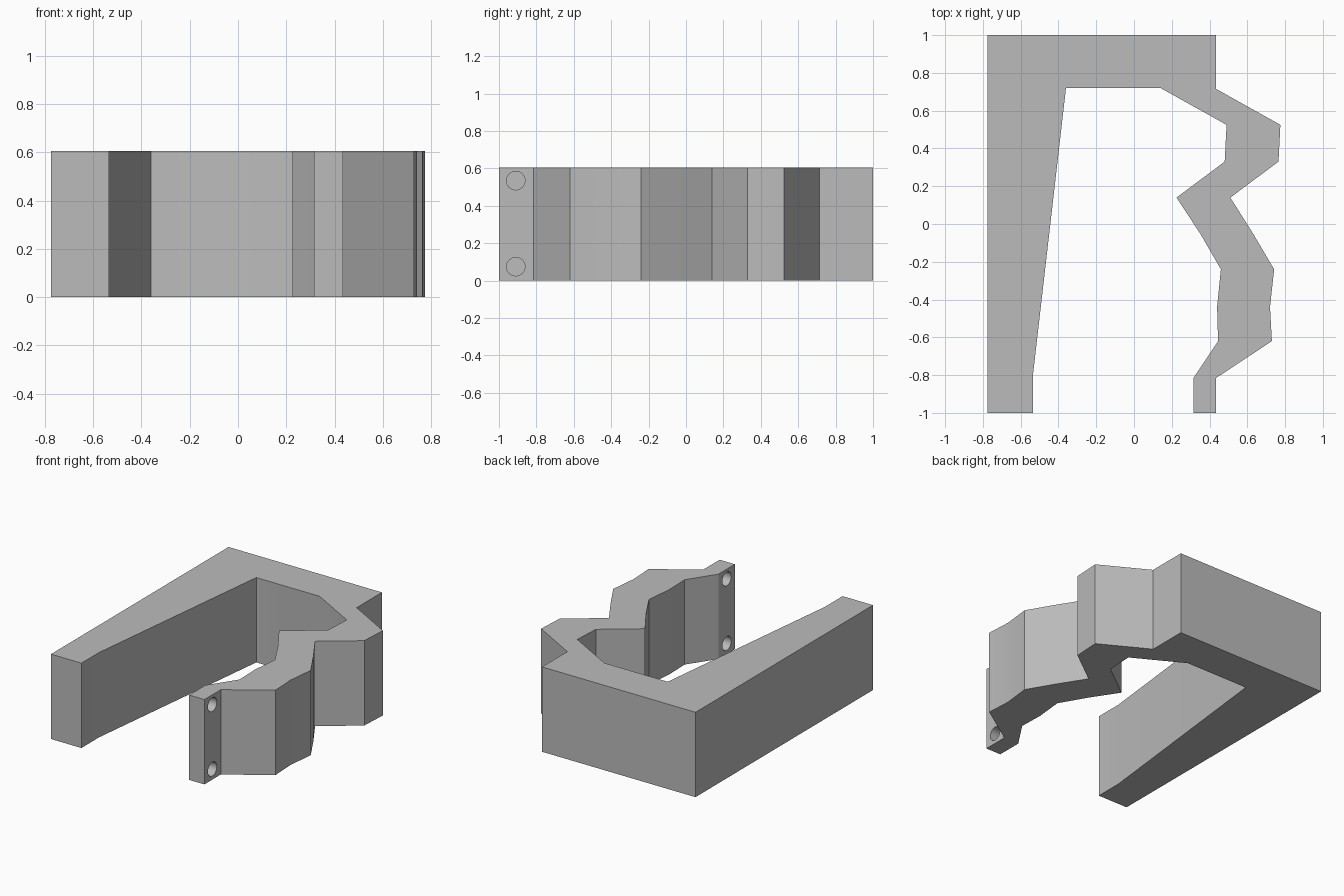
import bpy
import bmesh
import math

default = bpy.data.objects.get("Cube")
if default:
    bpy.data.objects.remove(default, do_unlink=True)

HEIGHT = 0.605

grey = bpy.data.materials.new("plain grey")
grey.use_nodes = True
colour = (0.5, 0.5, 0.5, 1)
grey.diffuse_color = colour
grey.node_tree.nodes["Principled BSDF"].inputs["Base Color"].default_value = colour

# Straight back arm and top bridge, then the wavy grip arm
inner_wall = [(-0.535, -1), (-0.535, -0.8), (-0.36, 0.72), (0.14, 0.72)]
inner_grip = [(0.49, 0.525), (0.48, 0.33), (0.225, 0.14), (0.35, -0.05),
              (0.46, -0.24), (0.44, -0.44), (0.445, -0.62), (0.315, -0.815), (0.315, -1)]
outer_grip = [(0.435, -1), (0.435, -0.815), (0.73, -0.62), (0.72, -0.44),
              (0.742, -0.24), (0.63, -0.05), (0.51, 0.14), (0.765, 0.33),
              (0.775, 0.525), (0.435, 0.715)]
back_corners = [(0.435, 1), (-0.775, 1), (-0.775, -1)]
outline = inner_wall + inner_grip + outer_grip + back_corners


def extrude_outline(name, points, height):
    """Make a solid prism from a flat outline."""
    bm = bmesh.new()
    face = bm.faces.new([bm.verts.new((x, y, 0)) for x, y in points])
    top = bmesh.ops.extrude_face_region(bm, geom=[face])["geom"]
    moved = [v for v in top if isinstance(v, bmesh.types.BMVert)]
    bmesh.ops.translate(bm, verts=moved, vec=(0, 0, height))
    bmesh.ops.recalc_face_normals(bm, faces=bm.faces)
    mesh = bpy.data.meshes.new(name)
    bm.to_mesh(mesh)
    bm.free()
    mesh.materials.append(grey)
    obj = bpy.data.objects.new(name, mesh)
    bpy.context.collection.objects.link(obj)
    return obj


bracket = extrude_outline("bracket_body", outline, HEIGHT)

# Two screw holes through the thin end tab
for label, z in (("lower", 0.075), ("upper", 0.535)):
    bpy.ops.mesh.primitive_cylinder_add(vertices=16, radius=0.05, depth=0.3,
                                        location=(0.375, -0.91, z),
                                        rotation=(0, math.pi / 2, 0))
    cutter = bpy.context.object
    cutter.name = label + "_hole_cutter"
    cutter.data.materials.append(grey)
    cutter.hide_render = True
    cutter.hide_set(True)
    cut = bracket.modifiers.new(label + "_screw_hole", "BOOLEAN")
    cut.operation = "DIFFERENCE"
    cut.solver = "EXACT"
    cut.object = cutter

# Apply the cuts, then remove the cutters
bpy.ops.object.select_all(action="DESELECT")
bpy.context.view_layer.objects.active = bracket
bracket.select_set(True)
for mod in list(bracket.modifiers):
    cutter = mod.object
    bpy.ops.object.modifier_apply(modifier=mod.name)
    bpy.data.objects.remove(cutter, do_unlink=True)

bpy.ops.object.shade_smooth_by_angle(angle=math.radians(30))
